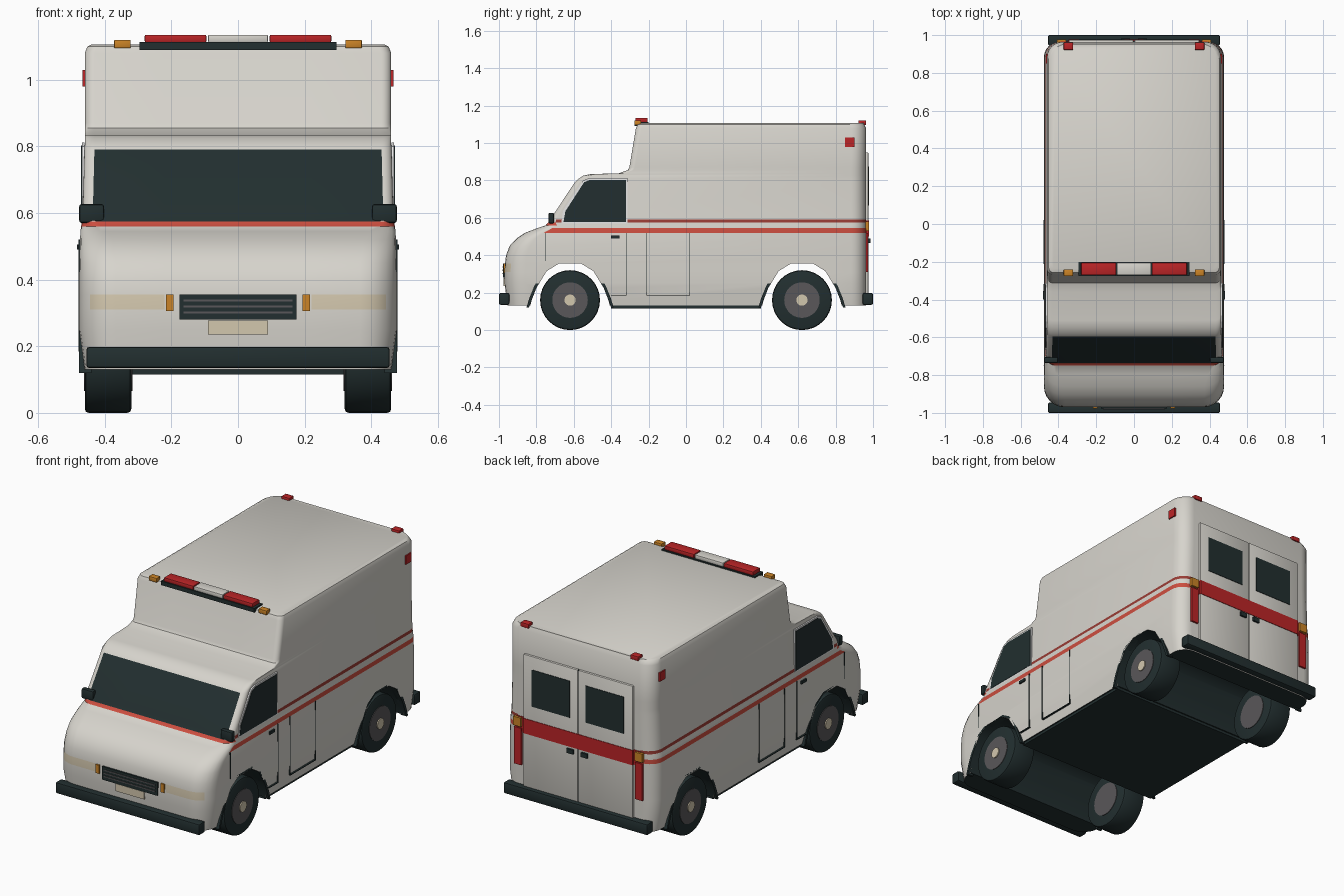
import bpy, bmesh, math
from mathutils import Matrix, Vector

if "Cube" in bpy.data.objects:
    bpy.data.objects.remove(bpy.data.objects["Cube"])


def material(name, r, g, b):
    m = bpy.data.materials.new(name)
    m.use_nodes = True
    m.diffuse_color = (r, g, b, 1)
    m.node_tree.nodes["Principled BSDF"].inputs["Base Color"].default_value = (r, g, b, 1)
    return m


white = material("warm_white", .68, .66, .61)
dark = material("dark_rubber", .016, .028, .029)
red = material("signal_red", .5, .018, .02)
coral = material("coral_stripe", .6, .075, .05)
deep = material("deep_red_stripe", .32, .045, .035)
orange = material("amber", .6, .23, .02)
cream = material("cream_lamp", .65, .57, .42)
grey = material("wheel_grey", .1, .095, .1)
trim = material("bright_trim", .9, .9, .9)


def finish(name, bm, mats, smooth=True):
    bmesh.ops.recalc_face_normals(bm, faces=bm.faces)
    mesh = bpy.data.meshes.new(name)
    bm.to_mesh(mesh)
    bm.free()
    for m in mats:
        mesh.materials.append(m)
    ob = bpy.data.objects.new(name, mesh)
    bpy.context.collection.objects.link(ob)
    if smooth:
        shade(ob)
    return ob


def shade(ob):
    for p in ob.data.polygons:
        p.use_smooth = True
    ob.data.set_sharp_from_angle(angle=math.radians(35))


def box(name, mat, x, y, z, bevel=0):
    """Box from three (low, high) ranges."""
    bm = bmesh.new()
    bmesh.ops.create_cube(bm, size=1)
    for v in bm.verts:
        v.co = Vector([(r[0] + r[1]) / 2 + c * (r[1] - r[0]) for c, r in zip(v.co, (x, y, z))])
    if bevel:
        bmesh.ops.bevel(bm, geom=bm.edges[:], offset=bevel, segments=2, affect='EDGES', profile=.5)
    return finish(name, bm, [mat])


def pair(name, mat, x, y, z, bevel=0):
    """A box on the left (+x) and its mirror on the right."""
    box("left_" + name, mat, x, y, z, bevel)
    box("right_" + name, mat, (-x[1], -x[0]), y, z, bevel)


def prism(name, mats, points, x0, x1, index=0):
    """Side profile (y, z) extruded along x."""
    bm = bmesh.new()
    face = bm.faces.new([bm.verts.new((x0, y, z)) for y, z in points])
    geo = bmesh.ops.extrude_face_region(bm, geom=[face])["geom"]
    for v in geo:
        if isinstance(v, bmesh.types.BMVert):
            v.co.x = x1
    for f in bm.faces:
        f.material_index = index
    return finish(name, bm, mats, False)


# Body shell: rounded rectangles lofted upward as (height, front y, half width, front corner radius)
levels = [(.13, -.955, .46, .1), (.25, -.97, .477, .11), (.31, -.97, .477, .11),
          (.355, -.968, .477, .11), (.4, -.962, .477, .11), (.45, -.943, .476, .11),
          (.49, -.905, .475, .1), (.52, -.86, .474, .1), (.545, -.795, .473, .08),
          (.56, -.75, .471, .06), (.575, -.737, .468, .04), (.592, -.725, .466, .03),
          (.79, -.595, .461, .03), (.805, -.58, .46, .03), (.825, -.55, .46, .03),
          (.834, -.51, .46, .03), (.838, -.36, .46, .03), (.855, -.312, .46, .03),
          (.87, -.303, .46, .03), (1.08, -.268, .46, .03), (1.1, -.258, .452, .03),
          (1.106, -.24, .44, .03)]
STEPS = 6


def outline(z, front, half, radius):
    rear, rr = (.963 if z < 1.09 else .952), .08
    pts = [(.22, front)]
    for k in range(STEPS + 1):
        a = k / STEPS * math.pi / 2
        pts.append((half - radius * (1 - math.sin(a)), front + radius * (1 - math.cos(a))))
    for k in range(STEPS + 1):
        a = k / STEPS * math.pi / 2
        pts.append((half - rr * (1 - math.cos(a)), rear - rr * (1 - math.sin(a))))
    return pts + [(-x, y) for x, y in reversed(pts)]


def paint(z, seg):
    """Slot by height and by place around the outline: front <= 0, side 7, rear 14."""
    if .31 < z < .355 and 0 <= seg <= 3:
        return 4
    if .575 < z < .79 and seg <= 0:
        return 1
    if .56 < z < .575 and seg <= 6:
        return 2
    if .52 < z < .545 and 7 <= seg <= 13:
        return 2
    if .575 < z < .592 and 7 <= seg <= 13:
        return 3
    return 0


body_mats = [white, dark, coral, deep, cream]
bm = bmesh.new()
rings = [[bm.verts.new((x, y, lv[0])) for x, y in outline(*lv)] for lv in levels]
count = len(rings[0])
for n in range(len(rings) - 1):
    a, b = rings[n], rings[n + 1]
    mid = (levels[n][0] + levels[n + 1][0]) / 2
    for i in range(count):
        j = (i + 1) % count
        f = bm.faces.new((a[i], a[j], b[j], b[i]))
        f.material_index = paint(mid, min(i, count - 2 - i))
bm.faces.new(rings[0]).material_index = 1
bm.faces.new(rings[-1])
body = finish("body_shell", bm, body_mats, False)

# Wheel arches: cut through the body, then edged with a dark lip
half_arch = [(.22, .1), (.205, .16), (.18, .225), (.125, .315), (.06, .355)]
arch = [(-y, z) for y, z in half_arch] + half_arch[::-1]
for place, cy in (("front", -.62), ("rear", .62)):
    inner = [(cy + y, z) for y, z in arch]
    outer = [(cy + y * 1.06, z if z < .12 else z + .012) for y, z in arch]
    cutter = prism("arch_cutter", body_mats, inner, -.6, .6, 1)
    mod = body.modifiers.new("arch", 'BOOLEAN')
    mod.object, mod.operation, mod.solver = cutter, 'DIFFERENCE', 'EXACT'
    bpy.context.view_layer.objects.active = body
    bpy.ops.object.modifier_apply(modifier=mod.name)
    bpy.data.objects.remove(cutter)
    lip = [(y, max(z, .12)) for y, z in inner + outer[::-1]]
    for side, s in (("left", 1), ("right", -1)):
        prism(f"{side}_{place}_arch_lip", [dark], lip, s * .44, s * .477)
shade(body)

# Underside and bumpers
box("floor_sill", dark, (-.452, .452), (-.4, .4), (.115, .135))
box("front_bumper", dark, (-.455, .455), (-1, -.945), (.135, .198), .008)
box("rear_bumper", dark, (-.455, .455), (.945, 1), (.135, .198), .008)


# Wheels
def disc(bm, radius, depth, x, index, bevel=0):
    geo = bmesh.ops.create_cone(bm, cap_ends=True, segments=32, radius1=radius, radius2=radius, depth=depth,
                                matrix=Matrix.Translation((x, 0, 0)) @ Matrix.Rotation(math.pi / 2, 4, 'Y'))
    faces = {f for v in geo["verts"] for f in v.link_faces}
    for f in faces:
        f.material_index = index
    if bevel:
        rim = [e for e in bm.edges if len({round(v.co.x, 3) for v in e.verts}) == 1]
        bmesh.ops.bevel(bm, geom=rim, offset=bevel, segments=2, affect='EDGES', profile=.5)


for side, s in (("left", 1), ("right", -1)):
    for place, cy in (("front", -.62), ("rear", .62)):
        bm = bmesh.new()
        disc(bm, .16, .14, 0, 0, .012)
        disc(bm, .095, .146, 0, 1)
        disc(bm, .03, .01, s * .074, 2)
        wheel = finish(f"{side}_{place}_wheel", bm, [dark, grey, cream])
        wheel.location = (s * .39, cy, .16)

# Front face: grille, number plate, indicators
box("grille", dark, (-.175, .175), (-.978, -.96), (.28, .355))
for n in range(3):
    z = .299 + n * .018
    box("grille_bar", grey, (-.163, .163), (-.981, -.97), (z, z + .006))
box("number_plate", cream, (-.09, .09), (-.976, -.968), (.236, .278))
pair("indicator", orange, (.194, .216), (-.976, -.96), (.306, .355))
pair("mirror", dark, (.402, .477), (-.735, -.705), (.57, .627), .008)

# Cab side windows, door seams, handles and side markers
glass = [(-.655, .577), (-.645, .635), (-.545, .79), (-.515, .803), (-.32, .803), (-.32, .577)]
frame = [(-.667, .57), (-.657, .638), (-.55, .8), (-.517, .812), (-.312, .812), (-.312, .57)]
for side, s in (("left", 1), ("right", -1)):
    prism(side + "_window_trim", [trim], frame, s * .461, s * .469)
    prism(side + "_cab_window", [dark], glass, s * .463, s * .471)
skin = (.471, .4785)
for y, low in ((-.75, .37), (-.32, .185), (-.21, .185), (.02, .185)):
    pair("door_seam", dark, skin, (y - .002, y + .002), (low, .52))
for y0, y1 in ((-.4, -.32), (-.21, .02)):
    pair("door_bottom_seam", dark, (.462, .4785), (y0, y1), (.184, .188))
pair("cab_handle", dark, (.47, .483), (-.4, -.355), (.49, .506))
pair("side_marker", red, (.455, .467), (.85, .9), (.98, 1.03))

# Rear doors and rear lamps
pair("rear_door", white, (.003, .345), (.95, .975), (.19, .95), .004)
box("rear_door_gap", dark, (-.003, .003), (.955, .968), (.19, .95))
pair("rear_window", dark, (.05, .29), (.97, .978), (.665, .875))
pair("rear_handle", dark, (.025, .065), (.97, .986), (.465, .49))
box("rear_band", red, (-.346, .346), (.96, .978), (.5, .585))
pair("rear_band_end", red, (.345, .39), (.955, .966), (.5, .585))
pair("tail_lamp", red, (.36, .405), (.94, .974), (.31, .52))
pair("rear_indicator", orange, (.36, .408), (.94, .978), (.53, .58))

# Roof lights
box("light_bar_base", dark, (-.295, .295), (-.275, -.2), (1.09, 1.113))
box("light_bar_centre", white, (-.09, .09), (-.27, -.205), (1.112, 1.135), .004)
pair("light_bar_lamp", red, (.095, .28), (-.27, -.205), (1.112, 1.135), .004)
pair("front_roof_marker", orange, (.322, .372), (-.275, -.24), (1.095, 1.12), .003)
pair("rear_roof_marker", red, (.322, .372), (.922, .962), (1.095, 1.12), .003)
